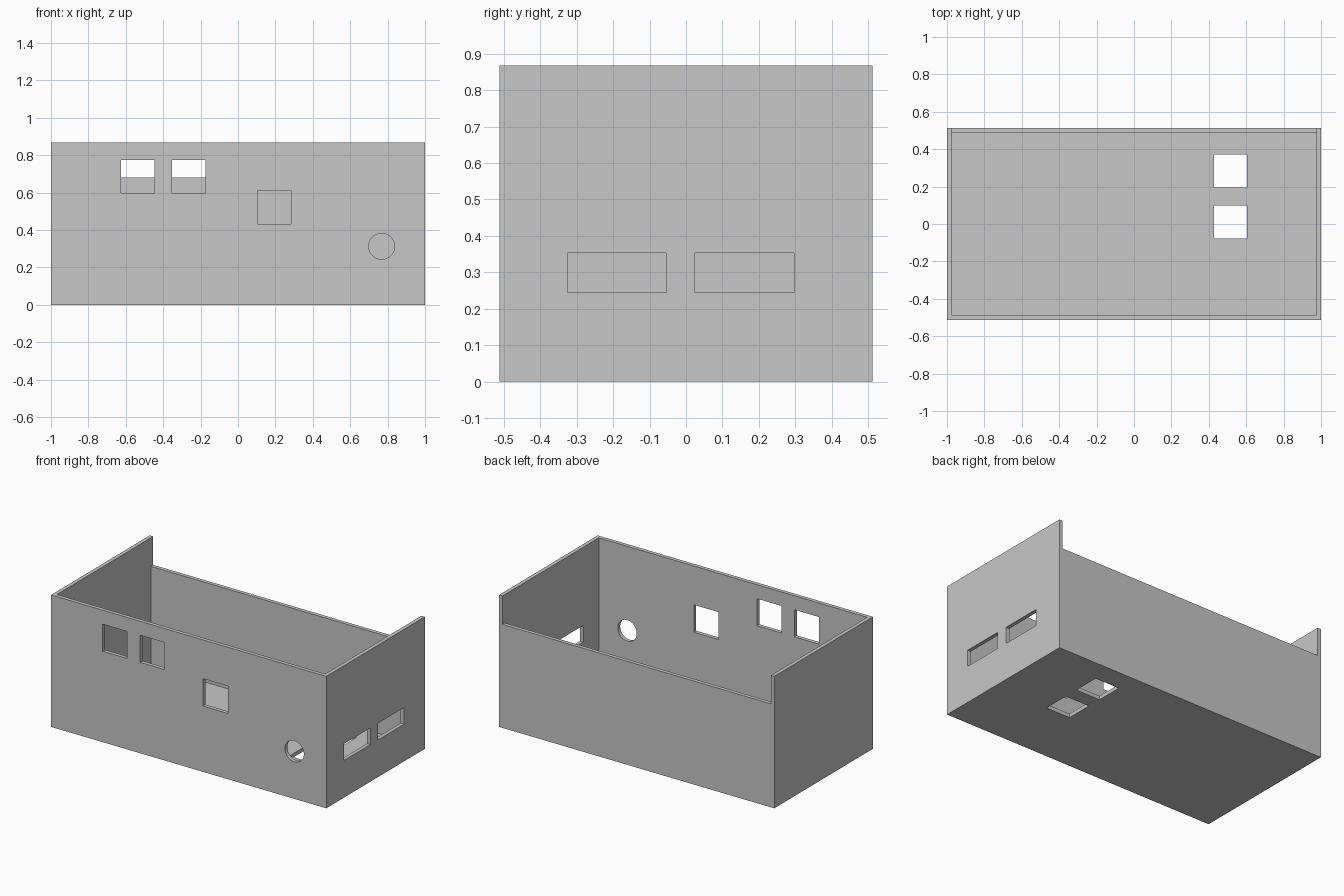
import bpy
import math

# Remove the default object
if "Cube" in bpy.data.objects:
    bpy.data.objects.remove(bpy.data.objects["Cube"], do_unlink=True)

# Overall sizes
WIDTH, DEPTH, HEIGHT = 2.0, 1.024, 0.867
WALL = 0.025
BACK_HEIGHT = 0.68
HX, HY = WIDTH / 2, DEPTH / 2

grey = bpy.data.materials.new("plain_grey")
grey.use_nodes = True
colour = (0.57, 0.57, 0.57, 1)
grey.diffuse_color = colour
grey.node_tree.nodes["Principled BSDF"].inputs["Base Color"].default_value = colour


def box(name, x, y, z):
    """Box spanning the given (low, high) ranges."""
    spans = (x, y, z)
    bpy.ops.mesh.primitive_cube_add(size=1, location=[(a + b) / 2 for a, b in spans])
    ob = bpy.context.object
    ob.name = name
    ob.scale = [b - a for a, b in spans]
    bpy.ops.object.transform_apply(location=True, rotation=True, scale=True)
    ob.data.materials.append(grey)
    return ob


def cut(body, cutter):
    """Subtract the cutter from the body and discard it."""
    cutter.hide_render = True
    bpy.context.view_layer.objects.active = body
    mod = body.modifiers.new("cut", 'BOOLEAN')
    mod.operation = 'DIFFERENCE'
    mod.solver = 'EXACT'
    mod.object = cutter
    bpy.ops.object.modifier_apply(modifier=mod.name)
    bpy.data.objects.remove(cutter, do_unlink=True)


# Open-topped shell with a lowered back wall
shell = box("open_box_shell", (-HX, HX), (-HY, HY), (0, HEIGHT))
inner_x = (-HX + WALL, HX - WALL)
cut(shell, box("cavity", inner_x, (-HY + WALL, HY - WALL), (WALL, 1)))
cut(shell, box("back_notch", inner_x, (0, 1), (BACK_HEIGHT, 1)))

# Square windows in the front wall
front = (-HY - 0.1, -HY + 0.1)
for x, z in (((-0.625, -0.447), (0.597, 0.775)),
             ((-0.353, -0.175), (0.597, 0.775)),
             ((0.104, 0.284), (0.432, 0.612))):
    cut(shell, box("front_window", x, front, z))

# Round port in the front wall
bpy.ops.mesh.primitive_cylinder_add(vertices=48, radius=0.069, depth=0.2,
                                    location=(0.768, -HY, 0.313),
                                    rotation=(math.pi / 2, 0, 0))
port = bpy.context.object
port.data.materials.append(grey)
cut(shell, port)

# Slots in the side wall
for y in ((-0.326, -0.055), (0.025, 0.297)):
    cut(shell, box("side_slot", (HX - 0.1, HX + 0.1), y, (0.244, 0.353)))

# Square holes in the floor
for y in ((-0.078, 0.098), (0.195, 0.371)):
    cut(shell, box("floor_hole", (0.428, 0.604), y, (-0.1, 0.1)))

# Smooth port rim, crisp edges elsewhere
bpy.ops.object.select_all(action='DESELECT')
shell.select_set(True)
bpy.context.view_layer.objects.active = shell
bpy.ops.object.shade_smooth_by_angle(angle=math.radians(30))
